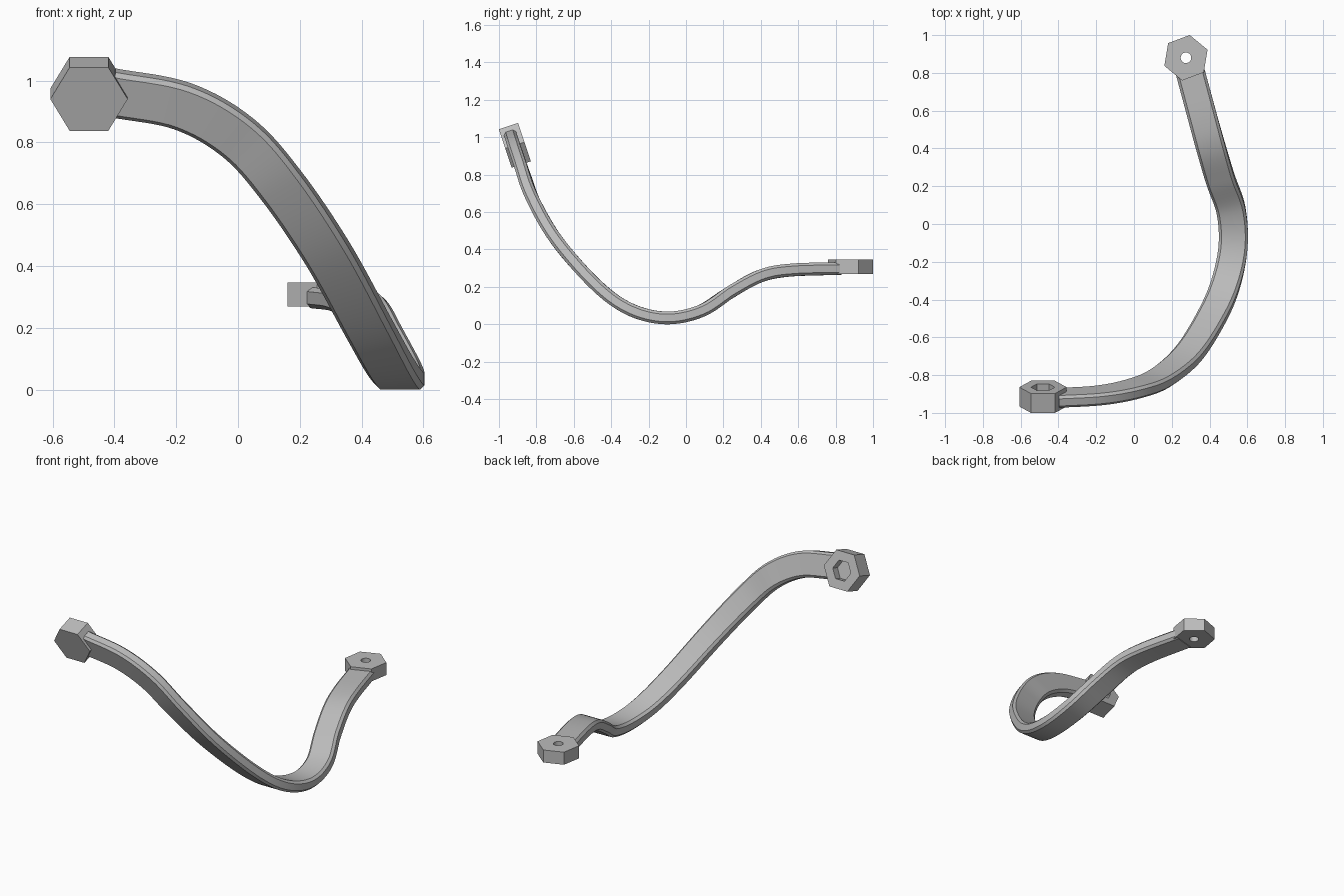
import bpy, bmesh, math
from mathutils import Vector, Matrix

cube = bpy.data.objects.get("Cube")
if cube:
    bpy.data.objects.remove(cube, do_unlink=True)

grey = bpy.data.materials.new("plain grey")
grey.use_nodes = True
grey.diffuse_color = (0.5, 0.5, 0.5, 1)
grey.node_tree.nodes["Principled BSDF"].inputs["Base Color"].default_value = (0.5, 0.5, 0.5, 1)


def make_object(name, bm):
    bmesh.ops.recalc_face_normals(bm, faces=bm.faces)
    mesh = bpy.data.meshes.new(name)
    bm.to_mesh(mesh)
    bm.free()
    mesh.materials.append(grey)
    obj = bpy.data.objects.new(name, mesh)
    bpy.context.collection.objects.link(obj)
    return obj


def prism(name, sides, radius, depth, frame, offset=0.0):
    """Prism along the frame's z axis, first corner on its x axis."""
    bm = bmesh.new()
    bmesh.ops.create_cone(bm, cap_ends=True, segments=sides, radius1=radius, radius2=radius,
                          depth=depth, matrix=Matrix.Translation((0, 0, offset)))
    # Put a corner exactly on the x axis
    corner = bm.verts[:][0].co
    turn = Matrix.Rotation(-math.atan2(corner.y, corner.x), 4, 'Z')
    bm.transform(frame @ turn)
    return make_object(name, bm)


def cut(obj, cutter):
    """Subtract the cutter and discard it."""
    mod = obj.modifiers.new("cut", 'BOOLEAN')
    mod.operation, mod.solver, mod.object = 'DIFFERENCE', 'EXACT', cutter
    cutter.hide_render = True
    graph = bpy.context.evaluated_depsgraph_get()
    mesh = bpy.data.meshes.new_from_object(obj.evaluated_get(graph))
    obj.modifiers.clear()
    obj.data = mesh
    bpy.data.objects.remove(cutter, do_unlink=True)


def smooth(obj):
    bpy.ops.object.select_all(action='DESELECT')
    obj.select_set(True)
    bpy.context.view_layer.objects.active = obj
    bpy.ops.object.shade_smooth_by_angle(angle=math.radians(30))


# Upper end: tilted hexagon with a bolt hole and a hexagonal pocket behind
tilt = math.radians(-71.5)
frame = Matrix.Translation((-0.482, -0.915, 0.957)) @ Matrix.Rotation(tilt, 4, 'X')
upper_end = prism("upper_hex_end", 6, 0.125, 0.108, frame)
cut(upper_end, prism("bolt_hole", 32, 0.028, 0.3, frame))
cut(upper_end, prism("nut_pocket", 6, 0.063, 0.1, frame, offset=0.054))
smooth(upper_end)

# Lower end: level hexagon with a bolt hole
frame = Matrix.Translation((0.275, 0.88, 0.308)) @ Matrix.Rotation(math.radians(20.5), 4, 'Z')
lower_end = prism("lower_hex_end", 6, 0.122, 0.079, frame)
cut(lower_end, prism("bolt_hole", 32, 0.028, 0.3, frame))
smooth(lower_end)

# Strap path: x, y, z and the slope of the flat side in degrees
path = [
    (-0.41, -0.921, 0.961, -71.5),
    (-0.18, -0.907, 0.917, -71),
    (0.00, -0.872, 0.815, -69),
    (0.14, -0.815, 0.66, -64),
    (0.29, -0.685, 0.44, -54),
    (0.42, -0.475, 0.205, -42),
    (0.49, -0.30, 0.080, -26),
    (0.525, -0.11, 0.034, 0),
    (0.513, 0.075, 0.069, 22),
    (0.458, 0.235, 0.170, 33),
    (0.41, 0.395, 0.257, 20),
    (0.365, 0.556, 0.289, 6),
    (0.295, 0.815, 0.298, 0),
]
pts = [Vector(p) for p in path]
pts = [2 * pts[0] - pts[1]] + pts + [2 * pts[-1] - pts[-2]]

STEPS = 8
samples = []
for i in range(1, len(pts) - 2):
    a, b, c, d = pts[i - 1:i + 3]
    for k in range(STEPS):
        t = k / STEPS
        samples.append(0.5 * (2 * b + (c - a) * t + (2 * a - 5 * b + 4 * c - d) * t * t
                              + (3 * b - a - 3 * c + d) * t ** 3))
samples.append(pts[-2])

# Chamfered rectangular section: half width, half thickness, chamfer
W, T, C = 0.077, 0.034, 0.014
section = [(W, T - C), (W - C, T), (C - W, T), (-W, T - C),
           (-W, C - T), (C - W, -T), (W - C, -T), (W, C - T)]

bm = bmesh.new()
rings = []
for i, s in enumerate(samples):
    centre = s.to_3d()
    ahead = samples[min(i + 1, len(samples) - 1)].to_3d()
    behind = samples[max(i - 1, 0)].to_3d()
    slope = math.radians(s.w)
    normal = Vector((0, -math.sin(slope), math.cos(slope)))
    side = (ahead - behind).cross(normal).normalized()
    rings.append([bm.verts.new(centre + side * u + normal * v) for u, v in section])
for r0, r1 in zip(rings, rings[1:]):
    for j in range(8):
        n = (j + 1) % 8
        bm.faces.new((r0[j], r0[n], r1[n], r1[j]))
bm.faces.new(rings[0])
bm.faces.new(rings[-1])
smooth(make_object("curved_strap", bm))
